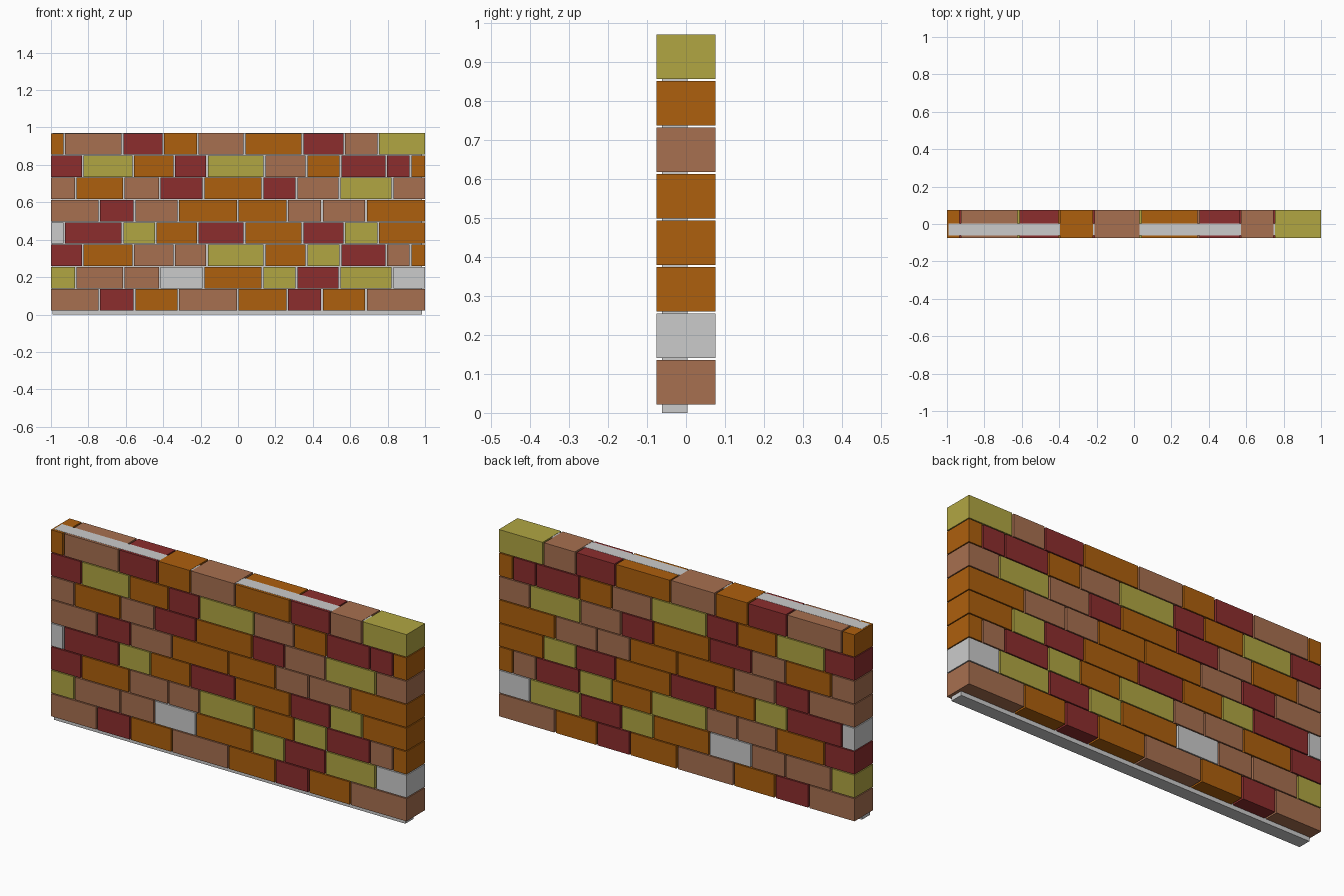
import bpy, bmesh

if "Cube" in bpy.data.objects:
    bpy.data.objects.remove(bpy.data.objects["Cube"])

COLOURS = {
    "O": ("orange", (0.42, 0.115, 0.004, 1)),
    "T": ("tan", (0.39, 0.16, 0.08, 1)),
    "R": ("red", (0.265, 0.027, 0.027, 1)),
    "Y": ("yellow", (0.44, 0.38, 0.055, 1)),
    "G": ("grey", None),
}
mats = {}
for key, (name, col) in COLOURS.items():
    if col:
        mats[key] = bpy.data.materials.new(name)
        mats[key].diffuse_color = col


def box(name, x0, x1, y0, y1, z0, z1, mat=None):
    bm = bmesh.new()
    bmesh.ops.create_cube(bm, size=1)
    for v in bm.verts:
        v.co = (x1 if v.co.x > 0 else x0,
                y1 if v.co.y > 0 else y0,
                z1 if v.co.z > 0 else z0)
    me = bpy.data.meshes.new(name)
    bm.to_mesh(me)
    bm.free()
    ob = bpy.data.objects.new(name, me)
    bpy.context.collection.objects.link(ob)
    if mat:
        me.materials.append(mat)
    return ob


# vertical joints; the bond repeats every four courses
JOINTS = [
    [-1, -.742, -.553, -.32, -.002, .263, .449, .684, 1],
    [-1, -.868, -.61, -.419, -.184, .131, .313, .543, .826, 1],
    [-1, -.83, -.56, -.34, -.166, .142, .366, .548, .793, .922, 1],
    [-1, -.929, -.618, -.40, -.216, .035, .345, .568, .75, 1],
]
# brick colours per course, bottom to top
COURSES = ["TROTOROT", "YTTGOYRYG", "ROTTYOYRTO", "GRYORORYO",
           "TRTOOTTO", "TOTRORTYT", "RYORYTORRO", "OTROTORTY"]

PITCH, HEIGHT, BASE, GAP = 0.1192, 0.1145, 0.021, 0.0045

# bricks
for row, colours in enumerate(COURSES):
    xs = list(JOINTS[row % 4])
    if row == 3:
        xs[3] = -.44
    z0 = BASE + row * PITCH
    for i, c in enumerate(colours):
        x0 = xs[i] + (GAP if i else 0)
        x1 = xs[i + 1] - (GAP if i + 1 < len(colours) else 0)
        # some top bricks sit just below the mortar surface
        drop = 0.0015 if row == 7 and i in (0, 1, 2, 5, 6) else 0
        box(f"{COLOURS[c][0]}_brick_{row + 1}_{i + 1}", x0, x1,
            -0.075, 0.075, z0, z0 + HEIGHT - drop, mats.get(c))

# mortar core
box("mortar", -0.992, 0.985, -0.062, 0.004, 0, BASE + 7 * PITCH + HEIGHT - 0.0007)

for m in bpy.data.materials:
    if m.users and not m.is_grease_pencil:
        m.use_nodes = True
        m.node_tree.nodes["Principled BSDF"].inputs["Base Color"].default_value = m.diffuse_color
